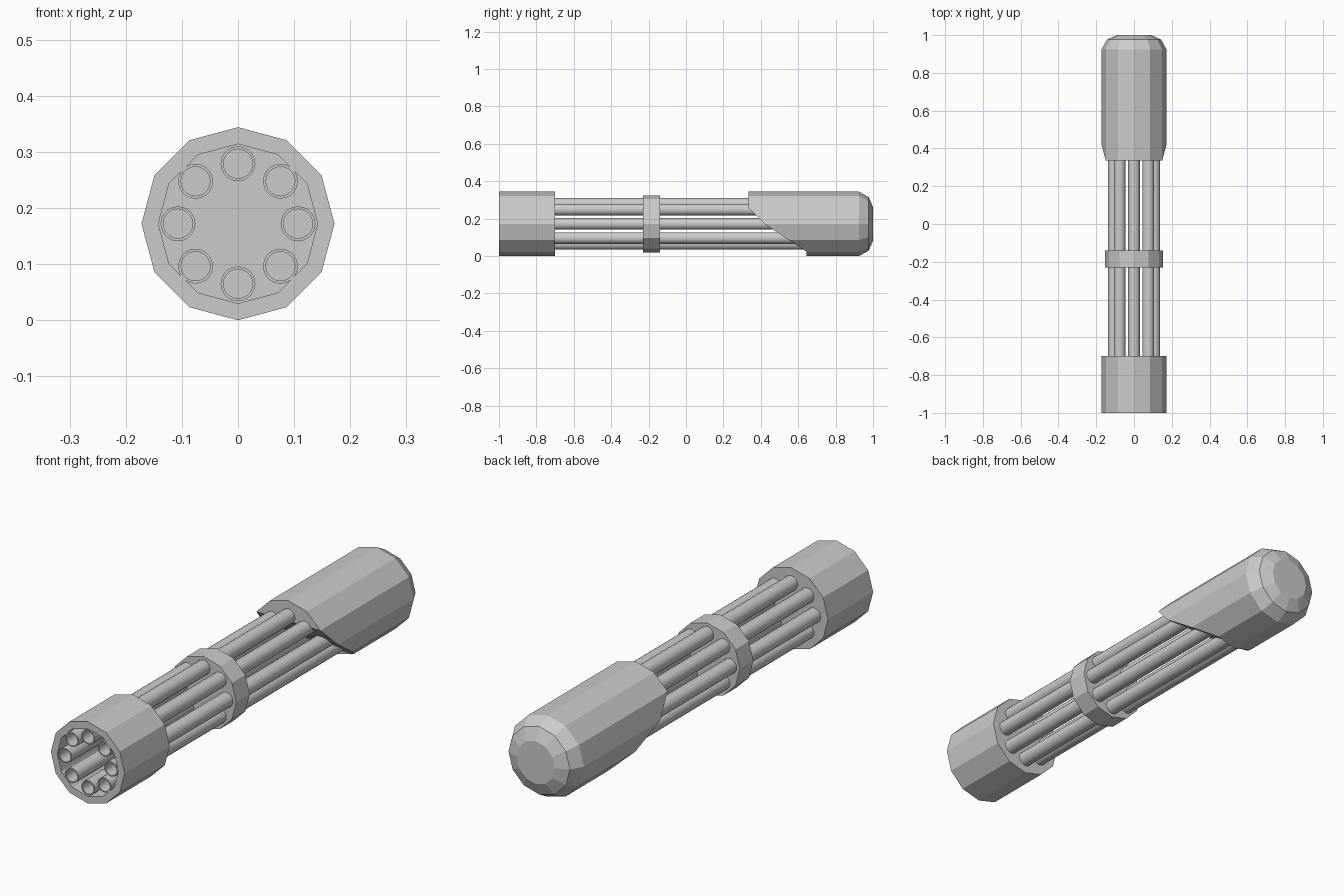
import bpy, bmesh
from math import sin, cos, pi, radians

if "Cube" in bpy.data.objects:
    bpy.data.objects.remove(bpy.data.objects["Cube"])

AXIS_Z = 0.172


def lathe(name, profile, sides, cx=0.0, cz=AXIS_Z, smooth=False):
    """Sweep (y, radius) pairs around a y-directed axis; both ends are capped."""
    bm = bmesh.new()
    loops = []
    for y, r in profile:
        loops.append([bm.verts.new((cx + r * sin(2 * pi * i / sides), y,
                                    cz + r * cos(2 * pi * i / sides)))
                      for i in range(sides)])
    for a, b in zip(loops, loops[1:]):
        for i in range(sides):
            j = (i + 1) % sides
            bm.faces.new((a[i], a[j], b[j], b[i]))
    bm.faces.new(loops[0])
    bm.faces.new(loops[-1])
    return finish(name, bm, smooth)


def finish(name, bm, smooth=False):
    bmesh.ops.recalc_face_normals(bm, faces=bm.faces)
    mesh = bpy.data.meshes.new(name)
    bm.to_mesh(mesh)
    bm.free()
    obj = bpy.data.objects.new(name, mesh)
    bpy.context.collection.objects.link(obj)
    if smooth:
        bpy.ops.object.select_all(action='DESELECT')
        obj.select_set(True)
        bpy.context.view_layer.objects.active = obj
        bpy.ops.object.shade_smooth_by_angle(angle=radians(35))
    return obj


# Hollow muzzle cup, open to the front
lathe("muzzle_shroud", [(-0.72, 0.142), (-1.0, 0.142), (-1.0, 0.172), (-0.70, 0.172)], 12)

# Clamp disc around the barrels
lathe("barrel_clamp", [(-0.23, 0.153), (-0.14, 0.153)], 12)

# Eight bored barrels
for k in range(8):
    a = k * pi / 4
    lathe(f"barrel_{k + 1}",
          [(-0.72, 0.026), (-0.998, 0.026), (-0.998, 0.031), (0.66, 0.031)], 20,
          0.107 * sin(a), AXIS_Z + 0.107 * cos(a), smooth=True)

# Rear housing: 12-sided, stepped dome at the back, slanted front
front_y = [0.335, 0.335, 0.335, 0.42, 0.55, 0.645, 0.645]  # top to bottom
bm = bmesh.new()
rings = []
for y, r in [(None, 0.172), (0.925, 0.172), (0.977, 0.143), (1.0, 0.09)]:
    rings.append([bm.verts.new((r * sin(i * pi / 6),
                                front_y[min(i, 12 - i)] if y is None else y,
                                AXIS_Z + r * cos(i * pi / 6))) for i in range(12)])
for a, b in zip(rings, rings[1:]):
    for i in range(12):
        j = (i + 1) % 12
        bm.faces.new((a[i], a[j], b[j], b[i]))
bm.faces.new(rings[-1])
f = rings[0]
bm.faces.new((f[0], f[1], f[11]))
for i in range(1, 5):
    bm.faces.new((f[i], f[i + 1], f[11 - i], f[12 - i]))
bm.faces.new((f[5], f[6], f[7]))
finish("rear_housing", bm)
